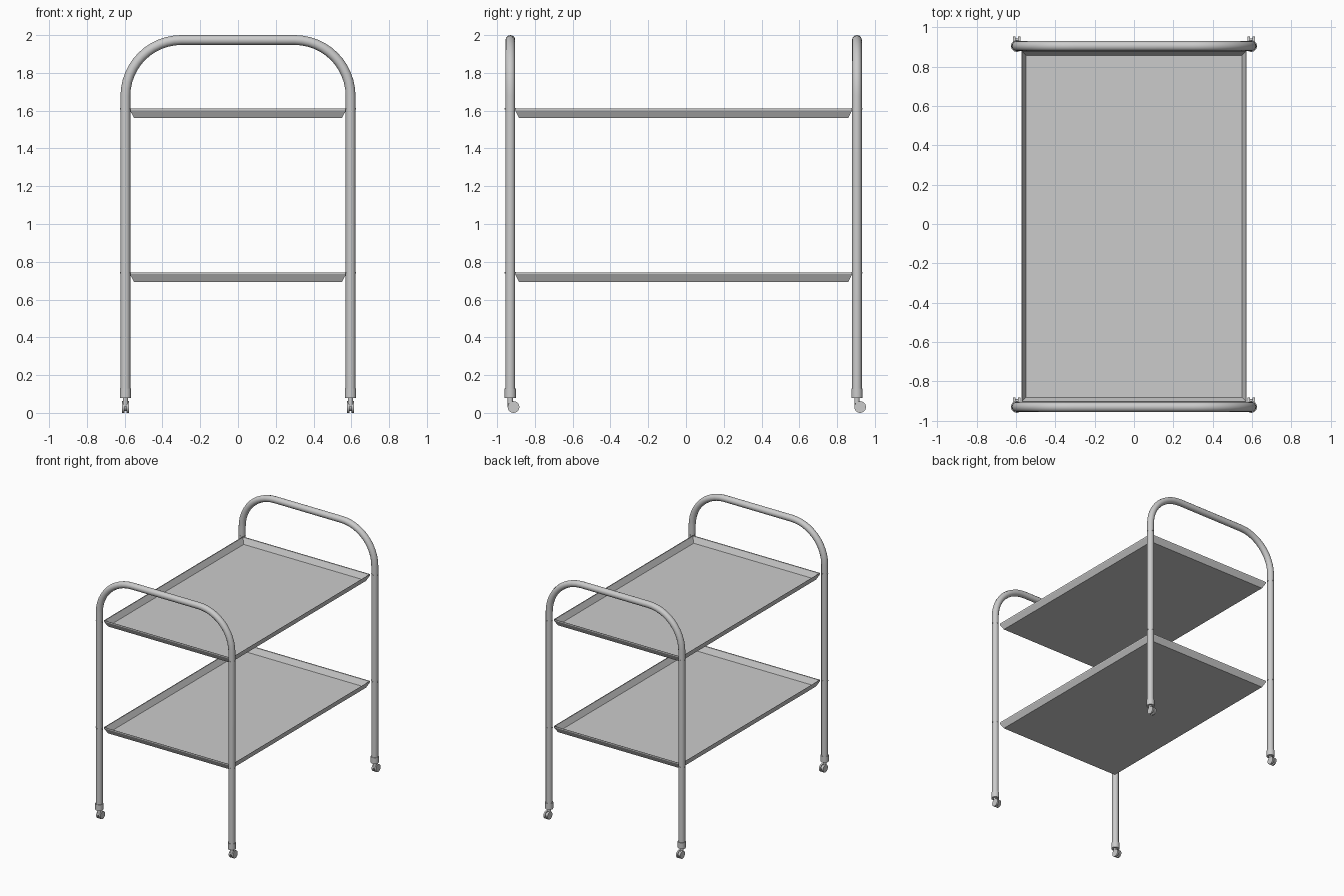
import bpy, bmesh, math
from mathutils import Vector

if "Cube" in bpy.data.objects:
    bpy.data.objects.remove(bpy.data.objects["Cube"])

YC = -0.0125            # centre of the cart body (casters trail to +y)
LEG_X, LEG_DY, R = 0.596, 0.9175, 0.026


def smooth(obj):
    bpy.ops.object.select_all(action='DESELECT')
    obj.select_set(True)
    bpy.context.view_layer.objects.active = obj
    bpy.ops.object.shade_smooth_by_angle(angle=math.radians(35))


def rod(name, a, b, r, sides=20):
    a, b = Vector(a), Vector(b)
    d = b - a
    bpy.ops.mesh.primitive_cylinder_add(vertices=sides, radius=r, depth=d.length, location=(a + b) / 2)
    o = bpy.context.object
    o.name = name
    o.rotation_euler = d.to_track_quat('Z', 'Y').to_euler()
    smooth(o)
    return o


# Bent tube frame: two legs and a rounded handle in one sweep
def frame(name, y):
    top, bend = 2.0 - R, 0.296
    pts = [(-LEG_X, 0.09)]
    for cx, a0 in ((-LEG_X + bend, 180), (LEG_X - bend, 90)):
        for i in range(13):
            a = math.radians(a0 - 90 * i / 12)
            pts.append((cx + bend * math.cos(a), top - bend + bend * math.sin(a)))
    pts.append((LEG_X, 0.09))
    cu = bpy.data.curves.new(name, 'CURVE')
    cu.dimensions = '3D'
    cu.bevel_depth = R
    cu.bevel_resolution = 4
    cu.use_fill_caps = True
    sp = cu.splines.new('POLY')
    sp.points.add(len(pts) - 1)
    for p, (x, z) in zip(sp.points, pts):
        p.co = (x, y, z, 1)
    o = bpy.data.objects.new(name, cu)
    bpy.context.collection.objects.link(o)
    bpy.ops.object.select_all(action='DESELECT')
    o.select_set(True)
    bpy.context.view_layer.objects.active = o
    bpy.ops.object.convert(target='MESH')
    smooth(bpy.context.object)


# Sheet tray: flat floor, flared walls, short upright lip
def tray(name, z):
    bm = bmesh.new()
    loops = []
    for inset, h in ((0.022, -0.052), (0.0, -0.010), (0.0, 0.0)):
        x, y = 0.572 - inset, 0.8925 - inset
        loops.append([bm.verts.new((sx * x, YC + sy * y, z + h))
                      for sx, sy in ((-1, -1), (1, -1), (1, 1), (-1, 1))])
    bm.faces.new(loops[0])
    for lo, hi in zip(loops, loops[1:]):
        for i in range(4):
            j = (i + 1) % 4
            bm.faces.new((lo[i], lo[j], hi[j], hi[i]))
    bmesh.ops.recalc_face_normals(bm, faces=bm.faces)
    bm.faces.ensure_lookup_table()
    if bm.faces[0].normal.z > 0:
        bmesh.ops.reverse_faces(bm, faces=bm.faces)
    me = bpy.data.meshes.new(name)
    bm.to_mesh(me)
    bm.free()
    o = bpy.data.objects.new(name, me)
    bpy.context.collection.objects.link(o)
    m = o.modifiers.new('thickness', 'SOLIDIFY')
    m.thickness = 0.004
    m.offset = -1


# Socket, swivel stem and twin-wheel caster under each leg
def caster(tag, x, y):
    rod('leg_socket_' + tag, (x, y, 0.08), (x, y, 0.13), 0.03)
    rod('caster_stem_' + tag, (x, y, 0.035), (x, y, 0.082), 0.014, 16)
    wy, wz = y + 0.017, 0.031
    rod('caster_hub_' + tag, (x - 0.009, wy, wz + 0.002), (x + 0.009, wy, wz + 0.002), 0.022, 16)
    for s, side in ((-1, 'a'), (1, 'b')):
        rod('caster_wheel_%s_%s' % (side, tag), (x + s * 0.006, wy, wz), (x + s * 0.019, wy, wz), 0.031, 24)


SHELVES = (('lower', 0.744), ('upper', 1.612))
for label, z in SHELVES:
    tray(label + '_tray', z)

for sy, fb in ((-1, 'front'), (1, 'back')):
    y = YC + sy * LEG_DY
    frame(fb + '_frame', y)
    for sx, lr in ((-1, 'left'), (1, 'right')):
        x, tag = sx * LEG_X, fb + '_' + lr
        caster(tag, x, y)
        # Small cross pins fixing the trays to the legs
        for label, z in SHELVES:
            zz = z - 0.002
            rod('%s_pin_x_%s' % (label, tag), (x - 0.030, y, zz), (x + 0.030, y, zz), 0.004, 8)
            rod('%s_pin_y_%s' % (label, tag), (x, y - 0.030, zz), (x, y + 0.030, zz), 0.004, 8)
